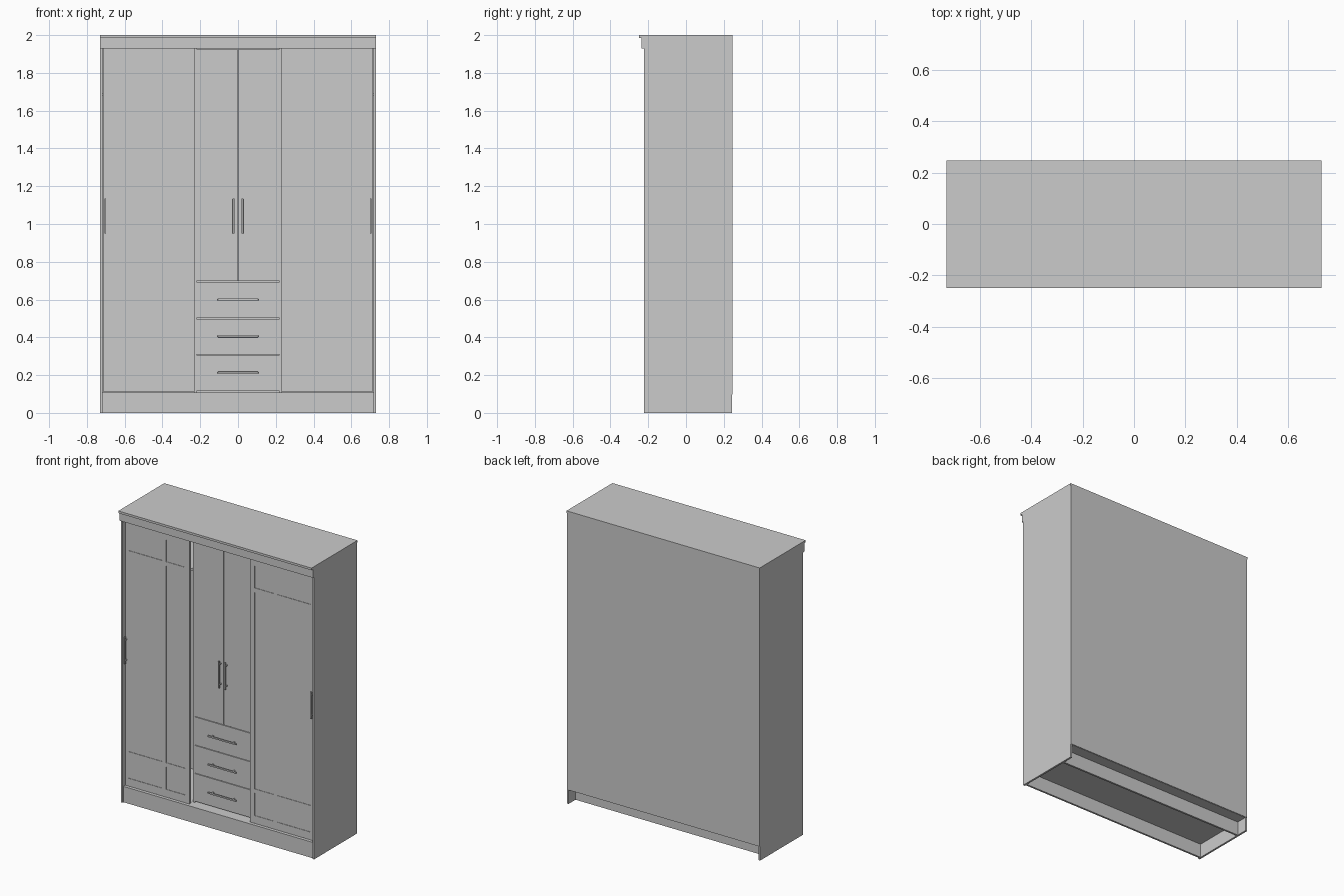
import bpy, bmesh, math
from mathutils import Matrix, Vector

if "Cube" in bpy.data.objects:
    bpy.data.objects.remove(bpy.data.objects["Cube"])


def box(name, x, y, z, bevel=0.0):
    """Box from (min, max) ranges on each axis."""
    bm = bmesh.new()
    bmesh.ops.create_cube(bm, size=1)
    for v in bm.verts:
        v.co = Vector((r[0] + (c + 0.5) * (r[1] - r[0])) for c, r in zip(v.co, (x, y, z)))
    me = bpy.data.meshes.new(name)
    bm.to_mesh(me)
    bm.free()
    ob = bpy.data.objects.new(name, me)
    bpy.context.collection.objects.link(ob)
    if bevel:
        m = ob.modifiers.new("edge", 'BEVEL')
        m.width, m.segments = bevel, 2
    return ob


def span(a, b, s):
    """Range mirrored to side s."""
    return tuple(sorted((a * s, b * s)))


def handle(name, x, y, z, length, upright, out=0.025):
    """Bar on two posts standing out from the front plane y."""
    h, w = length / 2, 0.005
    yb, yp = (y - out, y - out + 0.01), (y - out + 0.005, y + 0.001)
    if upright:
        box(name + "_bar", (x - w, x + w), yb, (z - h, z + h), 0.002)
    else:
        box(name + "_bar", (x - h, x + h), yb, (z - w, z + w), 0.002)
    for s in (-1, 1):
        d = s * h * 0.75
        px, pz = (x, z + d) if upright else (x + d, z)
        box(name + "_post", (px - 0.004, px + 0.004), yp, (pz - 0.004, pz + 0.004))


FRONT, BACK = -0.222, 0.243
SLIDE, MID = -0.197, -0.152        # front planes of sliding doors / centre section

# Carcass
box("top_board", (-0.73, 0.73), (-0.249, 0.247), (1.985, 2.0))
box("cornice", (-0.73, 0.73), (-0.235, FRONT), (1.928, 1.985))
box("back_panel", (-0.728, 0.728), (BACK, 0.247), (0.097, 1.985))
box("bottom_board", (-0.717, 0.717), (-0.212, BACK), (0.095, 0.108))
box("front_plinth", (-0.717, 0.717), (-0.212, -0.199), (0, 0.095))
box("rear_plinth", (-0.717, 0.717), (0.155, 0.168), (0, 0.095))
box("door_track", (-0.717, 0.717), (FRONT, -0.16), (1.945, 1.985))
for s in (-1, 1):
    box("side_panel", span(0.717, 0.73, s), (FRONT, BACK), (0, 1.985))
    box("partition", span(0.22, 0.232, s), (MID, BACK), (0.108, 1.985))
    box("side_shelf", span(0.232, 0.717, s), (-0.14, BACK), (1.68, 1.693))
box("middle_shelf", (-0.22, 0.22), (-0.13, BACK), (0.69, 0.703))

# Sliding doors with frames around recessed panels
Z0, Z1 = 0.112, 1.94
for s in (-1, 1):
    box("sliding_door", span(0.23, 0.714, s), (SLIDE + 0.003, SLIDE + 0.02), (Z0, Z1))
    for a, b in ((0.23, 0.263), (0.405, 0.435), (0.69, 0.714)):
        box("door_stile", span(a, b, s), (SLIDE, SLIDE + 0.003), (Z0, Z1))
    for a, b in ((0.263, 0.405), (0.435, 0.69)):
        for lo, hi in ((Z0, 0.165), (0.32, 0.347), (1.69, 1.72), (1.87, Z1)):
            box("door_rail", span(a, b, s), (SLIDE, SLIDE + 0.003), (lo, hi))
    handle("sliding_door_handle", 0.703 * s, SLIDE, 1.042, 0.185, True, 0.023)

# Hinged centre doors
for s in (-1, 1):
    box("hinged_door", span(0.002, 0.23, s), (MID, MID + 0.015), (0.697, 1.926))
    handle("hinged_door_handle", 0.023 * s, MID, 1.042, 0.185, True)

# Drawers
for lo, hi, hz in ((0.117, 0.306, 0.213), (0.31, 0.498, 0.405), (0.502, 0.693, 0.6)):
    box("drawer_front", (-0.23, 0.23), (MID, MID + 0.015), (lo, hi))
    handle("drawer_handle", 0, MID, hz, 0.215, False)
